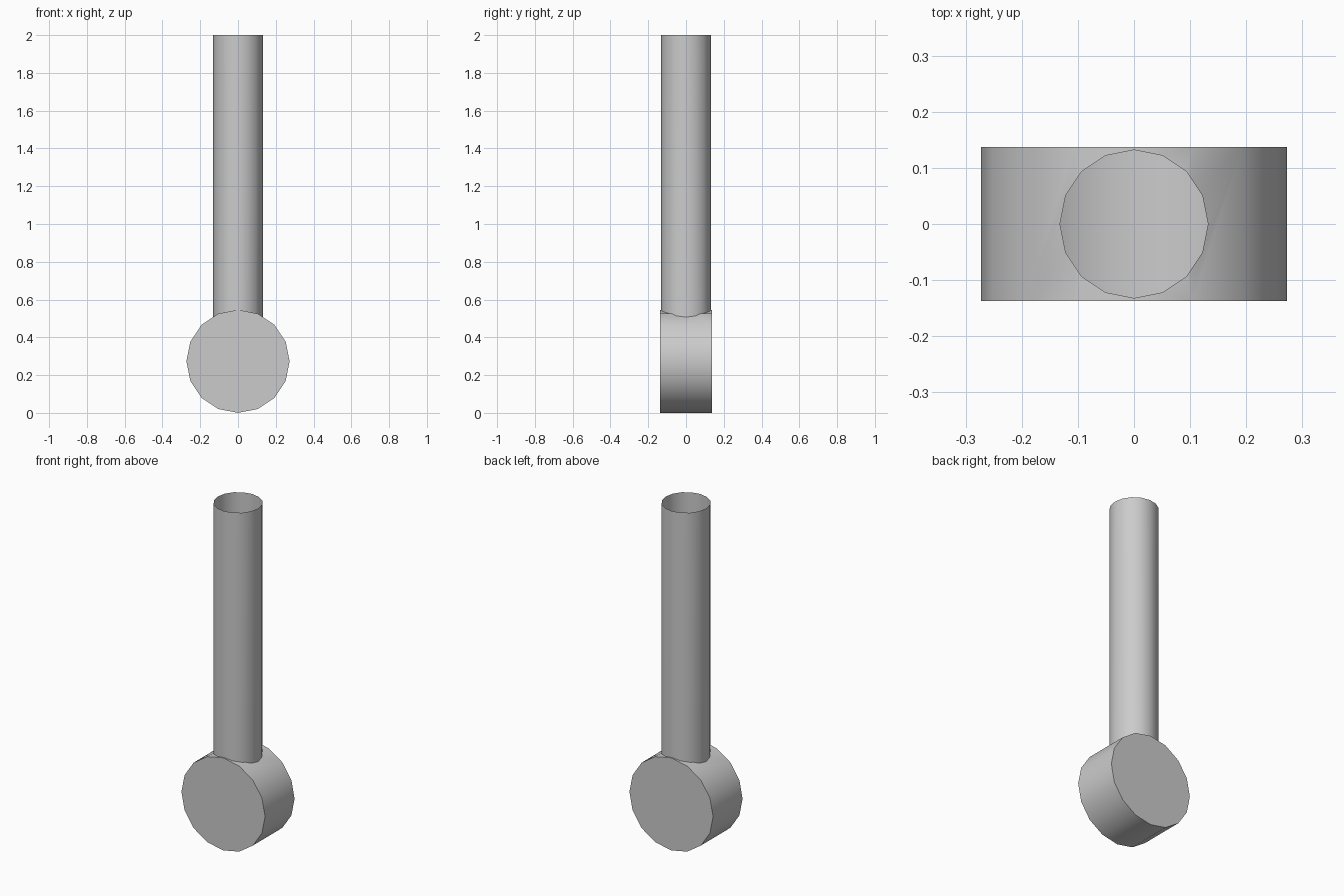
import bpy
import bmesh
from math import pi

SIDES = 16
DRUM_R, DRUM_DEPTH = 0.273, 0.275
TUBE_R, TOP = 0.132, 2.0

cube = bpy.data.objects.get("Cube")
if cube:
    bpy.data.objects.remove(cube, do_unlink=True)

grey = bpy.data.materials.new("plain_grey")
grey.use_nodes = True
colour = (0.6, 0.6, 0.6, 1)
grey.diffuse_color = colour
grey.node_tree.nodes["Principled BSDF"].inputs["Base Color"].default_value = colour


def cylinder(name, radius, depth, location, rotation=(0, 0, 0)):
    bpy.ops.mesh.primitive_cylinder_add(
        vertices=SIDES, radius=radius, depth=depth,
        location=location, rotation=rotation)
    obj = bpy.context.object
    obj.name = name
    obj.data.materials.append(grey)
    bpy.ops.object.transform_apply(location=True, rotation=True, scale=True)
    return obj


# Upright shaft, started inside the drum
shaft = cylinder("shaft", TUBE_R, TOP - DRUM_R, (0, 0, (TOP + DRUM_R) / 2))

# Drum lying front to back
drum = cylinder("drum_with_shaft", DRUM_R, DRUM_DEPTH, (0, 0, DRUM_R), (pi / 2, 0, 0))

# Join both into one shell
union = drum.modifiers.new("join_shaft", "BOOLEAN")
union.operation = "UNION"
union.solver = "EXACT"
union.object = shaft
bpy.ops.object.modifier_apply(modifier=union.name)
bpy.data.objects.remove(shaft, do_unlink=True)

# Open the top end of the shaft
bm = bmesh.new()
bm.from_mesh(drum.data)
caps = [f for f in bm.faces if f.normal.z > 0.9 and f.calc_center_median().z > TOP - 0.01]
bmesh.ops.delete(bm, geom=caps, context="FACES")
bm.to_mesh(drum.data)
bm.free()

bpy.ops.object.shade_smooth_by_angle(angle=pi / 6)
